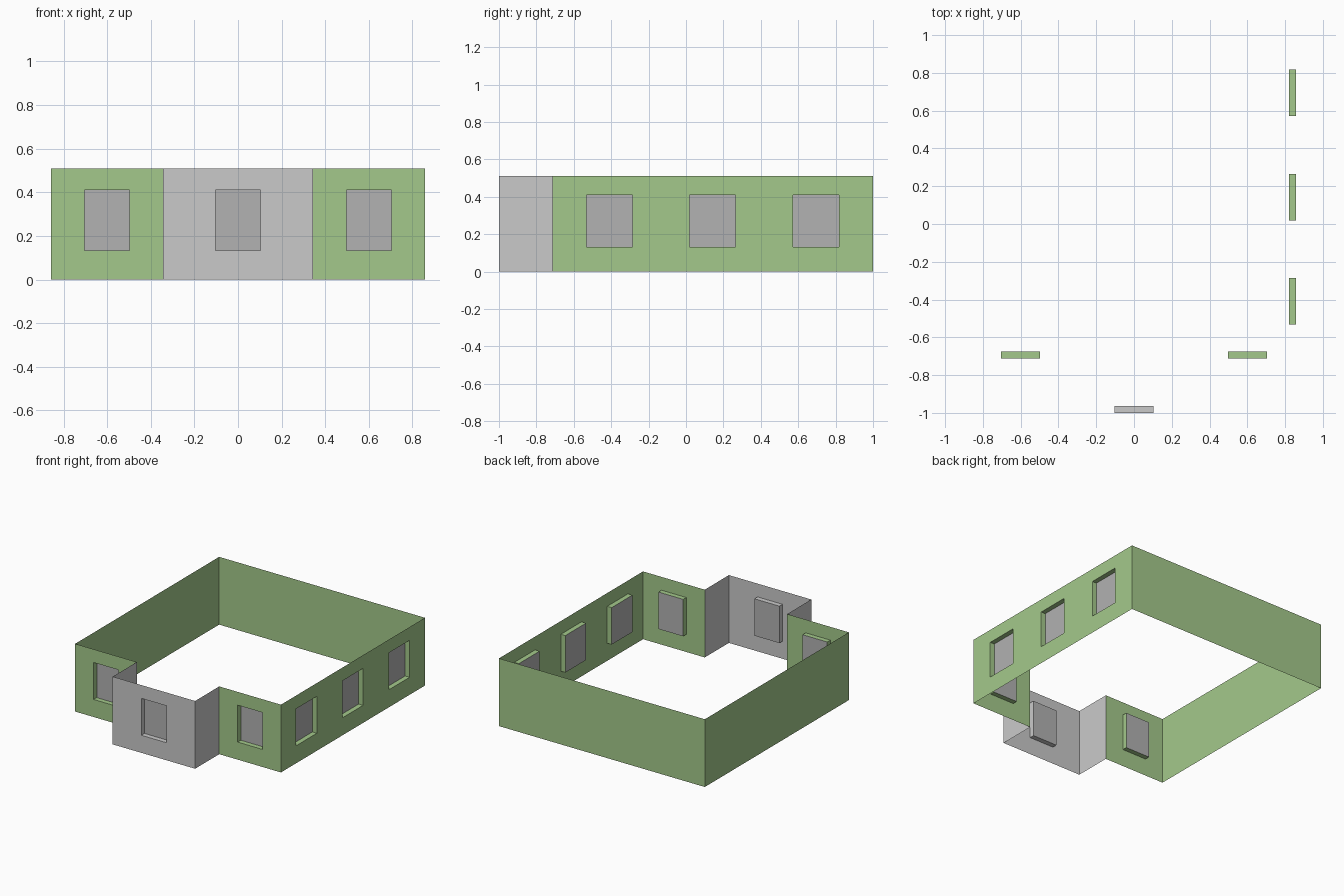
import bpy
import bmesh
from mathutils import Vector

default_cube = bpy.data.objects.get("Cube")
if default_cube:
    bpy.data.objects.remove(default_cube, do_unlink=True)

HEIGHT = 0.51
SILL, HEAD = 0.132, 0.41
RECESS = 0.037
UP = Vector((0, 0, 1))


def linear(value):
    c = value / 255
    return c / 12.92 if c <= 0.04045 else ((c + 0.055) / 1.055) ** 2.4


def make_material(name, rgb):
    colour = tuple(linear(v) for v in rgb) + (1.0,)
    mat = bpy.data.materials.new(name)
    mat.use_nodes = True
    mat.diffuse_color = colour
    mat.node_tree.nodes["Principled BSDF"].inputs["Base Color"].default_value = colour
    return mat


green = make_material("green wall", (164, 201, 139))
pale_grey = make_material("pale grey wall", (202, 202, 202))
window_grey = make_material("window grey", (178, 178, 178))


def wall(name, start, end, mat, windows=()):
    """Sheet wall, outside on the right of start to end, with recessed windows
    given as (from, to) distances along the wall."""
    origin = Vector((*start, 0))
    span = Vector((*end, 0)) - origin
    along = span.normalized()
    inward = UP.cross(along)
    bm = bmesh.new()

    def point(s, z, depth=0):
        return bm.verts.new(origin + along * s + UP * z + inward * depth)

    # Sheet divided at the window edges
    columns = [0] + [s for pair in windows for s in pair] + [span.length]
    rows = [0, SILL, HEAD, HEIGHT] if windows else [0, HEIGHT]
    grid = [[point(s, z) for z in rows] for s in columns]
    for i in range(len(columns) - 1):
        for j in range(len(rows) - 1):
            ring = [grid[i][j], grid[i + 1][j], grid[i + 1][j + 1], grid[i][j + 1]]
            if i % 2 == 0 or j != 1:
                bm.faces.new(ring)
                continue
            # Window pane set back behind its reveal
            back = [bm.verts.new(v.co + inward * RECESS) for v in ring]
            bm.faces.new(back).material_index = 1
            for k in range(4):
                n = (k + 1) % 4
                bm.faces.new((ring[k], ring[n], back[n], back[k]))

    mesh = bpy.data.meshes.new(name)
    bm.to_mesh(mesh)
    bm.free()
    mesh.materials.append(mat)
    mesh.materials.append(window_grey)
    obj = bpy.data.objects.new(name, mesh)
    bpy.context.collection.objects.link(obj)


W, BACK, FRONT = 0.857, 1.0, -0.713
PW, PORCH = 0.343, -1.0

# Projecting entrance bay
wall("bay_front", (-PW, PORCH), (PW, PORCH), pale_grey, [(PW - 0.104, PW + 0.104)])
wall("bay_left_side", (PW, PORCH), (PW, FRONT), pale_grey)
wall("bay_right_side", (-PW, FRONT), (-PW, PORCH), pale_grey)

# Front walls on both sides of the bay
front_window = [(0.154, 0.36)]
wall("front_wall_left", (PW, FRONT), (W, FRONT), green, front_window)
wall("front_wall_right", (-W, FRONT), (-PW, FRONT), green, front_window)

# Side and back walls
side_windows = [(y - 0.123 - FRONT, y + 0.123 - FRONT) for y in (-0.41, 0.141, 0.694)]
wall("left_wall", (W, FRONT), (W, BACK), green, side_windows)
wall("back_wall", (W, BACK), (-W, BACK), green)
wall("right_wall", (-W, BACK), (-W, FRONT), green)
